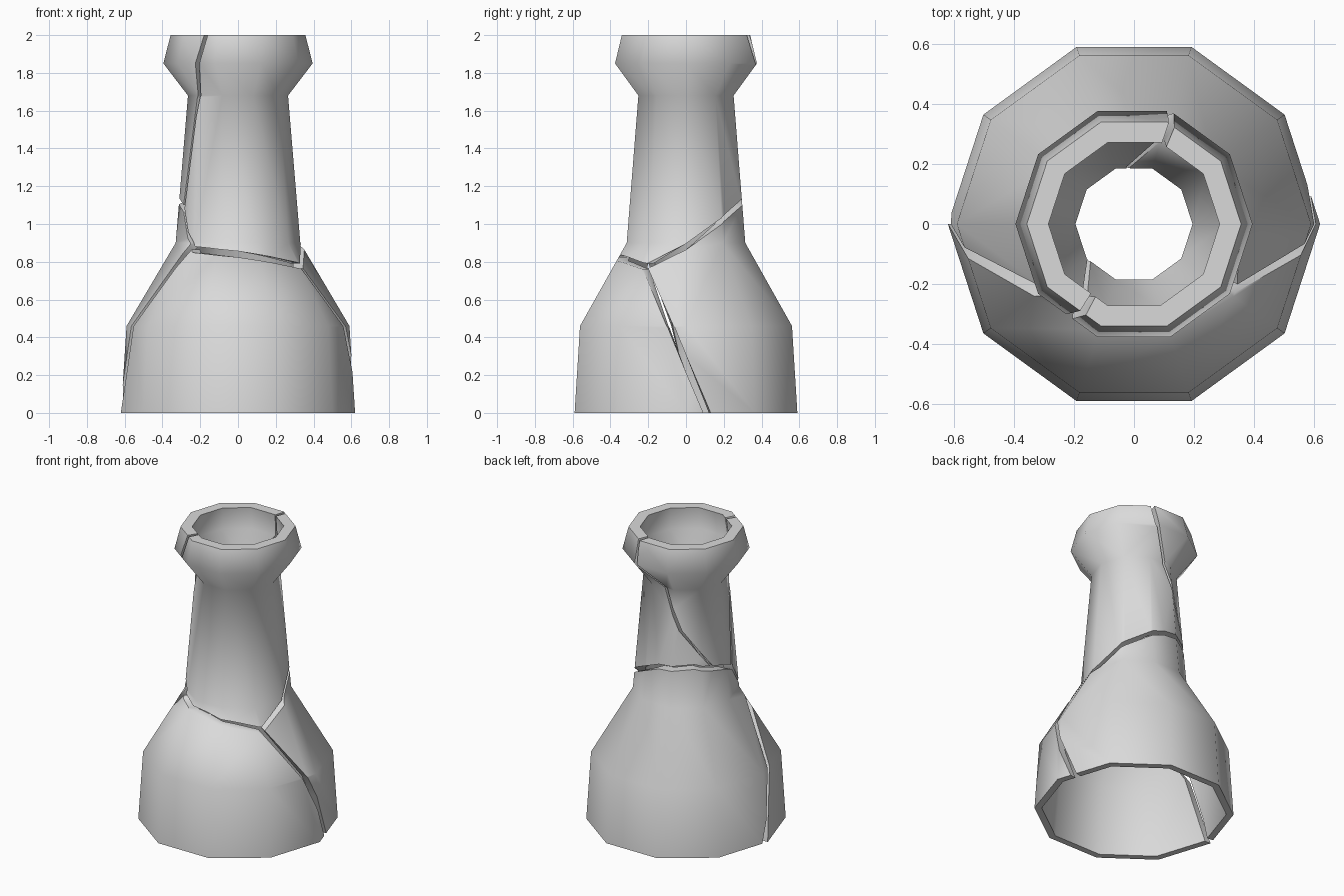
import bpy, bmesh, math

if "Cube" in bpy.data.objects:
    bpy.data.objects.remove(bpy.data.objects["Cube"])

# Profile rows of the ten-sided hollow bottle: height, outer radius, inner radius
PROFILE = [(0.0, 0.62, 0.575), (0.46, 0.59, 0.535), (0.90, 0.33, 0.265),
           (1.68, 0.265, 0.195), (1.85, 0.395, 0.30), (2.0, 0.357, 0.285)]
STEP = 36.0
GAP, RISE = 1.9, 0.016          # half widths of the cracks (degrees, height)

# Crack lines as (angle in degrees, height)
RING = [(197, 1.08), (212, .97), (226, .865), (245, .855), (270, .84), (300, .81),
        (328, .775), (360, .88), (400, 1.03), (430, 1.11), (450, 1.15), (495, 1.17),
        (518, 1.14), (540, 1.12), (557, 1.08)]
BASE_RIGHT = [(11, 0), (-8, .45)]
BASE_LEFT = [(178, 0), (190, .46)]
NECK_BACK = [(118, 1.41), (95, 1.69), (72, 1.85), (69, 2.0)]
NECK_FRONT = [(218, 1.67), (235, 1.85), (240, 2.0)]

clay = bpy.data.materials.new("light grey")
clay.diffuse_color = (0.7, 0.7, 0.7, 1)
clay.use_nodes = True
clay.node_tree.nodes["Principled BSDF"].inputs["Base Color"].default_value = clay.diffuse_color


def ring_z(a):
    a = (a - 197) % 360 + 197
    for (a0, z0), (a1, z1) in zip(RING, RING[1:]):
        if a0 <= a <= a1:
            return z0 + (z1 - z0) * (a - a0) / (a1 - a0)


def ring(a0, a1, dz):
    """Points along the ring crack from angle a0 up to a1."""
    mids = sorted(a + k for a, _ in RING[:-1] for k in (-720, -360, 0, 360)
                  if a0 + 0.5 < a + k < a1 - 0.5)
    return [(a, ring_z(a) + dz) for a in [a0] + mids + [a1]]


def shift(line, da):
    return [(a + da, z) for a, z in line]


def clip(poly, axis, limit, sign):
    """Keep the part of a polygon on one side of a grid line."""
    out = []
    for p, q in zip(poly, poly[1:] + poly[:1]):
        dp, dq = sign * (p[axis] - limit), sign * (q[axis] - limit)
        if dp >= 0:
            out.append(p)
        if dp * dq < 0:
            t = dp / (dp - dq)
            c = [p[0] + (q[0] - p[0]) * t, p[1] + (q[1] - p[1]) * t]
            c[axis] = limit
            out.append(tuple(c))
    return out


def area(poly):
    return sum(p[0] * q[1] - q[0] * p[1]
               for p, q in zip(poly, poly[1:] + poly[:1])) / 2


def surface_point(a, z, layer):
    """Place an unrolled point on the faceted outer (1) or inner (2) wall."""
    for r0, r1 in zip(PROFILE, PROFILE[1:]):
        if z <= r1[0] + 1e-6:
            t = (z - r0[0]) / (r1[0] - r0[0])
            r = r0[layer] + (r1[layer] - r0[layer]) * t
            break
    k = math.floor(a / STEP + 1e-6)
    f = a / STEP - k
    b0, b1 = math.radians(k * STEP), math.radians((k + 1) * STEP)
    return (r * (math.cos(b0) * (1 - f) + math.cos(b1) * f),
            r * (math.sin(b0) * (1 - f) + math.sin(b1) * f), z)


def shard(name, outline):
    """Wrap an unrolled outline round the bottle as a thick shell piece."""
    bm = bmesh.new()
    verts = {}

    def vert(p, layer):
        key = (p, layer)
        if key not in verts:
            verts[key] = bm.verts.new(surface_point(p[0], p[1], layer))
        return verts[key]

    edges = {}
    for k in range(-12, 22):
        strip = clip(clip(outline, 0, k * STEP, 1), 0, (k + 1) * STEP, -1)
        for lo, hi in zip(PROFILE, PROFILE[1:]):
            cell = clip(clip(strip, 1, lo[0], 1), 1, hi[0], -1) if strip else []
            pts = []
            for a, z in cell:
                p = (round(a, 3), round(z, 4))
                if p not in pts:
                    pts.append(p)
            if len(pts) < 3 or abs(area(pts)) < 1e-3:
                continue
            bm.faces.new([vert(p, 1) for p in pts])
            bm.faces.new([vert(p, 2) for p in reversed(pts)])
            for e in zip(pts, pts[1:] + pts[:1]):
                edges[e] = True
    # Broken edges and lips join the outer and inner walls
    for p, q in edges:
        if (q, p) not in edges:
            bm.faces.new([vert(q, 1), vert(p, 1), vert(p, 2), vert(q, 2)])
    bmesh.ops.recalc_face_normals(bm, faces=bm.faces[:])
    mesh = bpy.data.meshes.new(name)
    bm.to_mesh(mesh)
    bm.free()
    mesh.materials.append(clay)
    ob = bpy.data.objects.new(name, mesh)
    bpy.context.collection.objects.link(ob)
    bpy.ops.object.select_all(action='DESELECT')
    ob.select_set(True)
    bpy.context.view_layer.objects.active = ob
    bpy.ops.object.shade_smooth_by_angle(angle=math.radians(60))


# Front and back halves of the body
shard("base_front", shift(BASE_LEFT[:1], GAP) + shift(BASE_RIGHT, 360 - GAP)
      + ring(222 + GAP, 328 - GAP, -RISE)[::-1] + shift(BASE_LEFT[1:], GAP))
shard("base_back", shift(BASE_RIGHT[:1], GAP) + shift(BASE_LEFT, -GAP)
      + ring(-32 + GAP, 222 - GAP, -RISE)[::-1] + shift(BASE_RIGHT[1:], GAP))

# Large right and smaller left pieces of the neck and rim
shard("neck_right", ring(-163 + GAP, 158 - GAP, RISE) + shift(NECK_BACK, -GAP)
      + shift(NECK_FRONT, GAP - 360)[::-1])
shard("neck_left", ring(158 + GAP, 197 - GAP, RISE) + shift(NECK_FRONT, -GAP)
      + shift(NECK_BACK, GAP)[::-1])
